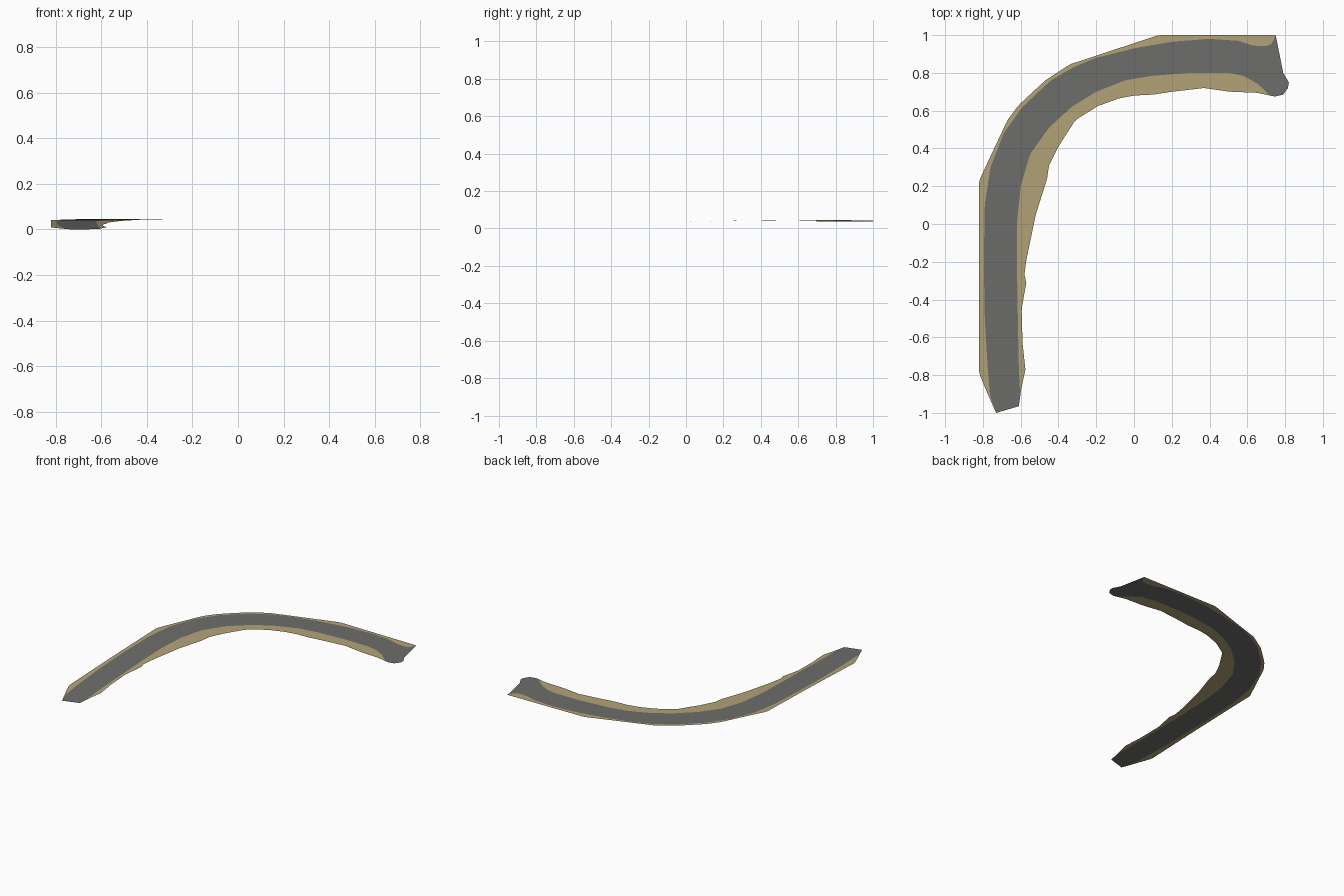
import bpy, bmesh
from mathutils import Vector

if "Cube" in bpy.data.objects:
    bpy.data.objects.remove(bpy.data.objects["Cube"])

N = 120  # stations along the bend


def material(name, rgb):
    m = bpy.data.materials.new(name)
    m.diffuse_color = (*rgb, 1)
    m.use_nodes = True
    m.node_tree.nodes["Principled BSDF"].inputs["Base Color"].default_value = m.diffuse_color
    return m


asphalt = material("asphalt grey", (0.155, 0.155, 0.15))
sand = material("dry sand", (0.45, 0.37, 0.185))


def height(x, y):
    # climbs from the front end, then dips gently toward the right end
    rise = max(0.0, (0.6 - y) / 1.6) ** 1.5
    return 0.046 * (1 - rise) - 0.009 * max(0.0, (x + 0.5) / 1.3)


def resample(points):
    pts = [Vector(p) for p in points]
    dist = [0.0]
    for a, b in zip(pts, pts[1:]):
        dist.append(dist[-1] + (b - a).length)
    out, k = [], 0
    for i in range(N + 1):
        d = dist[-1] * i / N
        while k < len(pts) - 2 and dist[k + 1] < d:
            k += 1
        out.append(pts[k].lerp(pts[k + 1], (d - dist[k]) / (dist[k + 1] - dist[k])))
    return out


def strip(name, left, right, columns, mat, cap=()):
    bm = bmesh.new()
    add = lambda p: bm.verts.new((p[0], p[1], height(p[0], p[1])))
    rows = [[add(a.lerp(b, c / columns)) for c in range(columns + 1)]
            for a, b in zip(left, right)]
    for r, s in zip(rows, rows[1:]):
        for c in range(columns):
            bm.faces.new((r[c], r[c + 1], s[c + 1], s[c]))
    if cap:  # flared end piece beyond the last row
        bm.faces.new(rows[-1] + [add(p) for p in cap])
    bmesh.ops.remove_doubles(bm, verts=bm.verts, dist=0.0001)
    me = bpy.data.meshes.new(name)
    bm.to_mesh(me)
    bm.free()
    me.materials.append(mat)
    me.shade_smooth()
    ob = bpy.data.objects.new(name, me)
    bpy.context.collection.objects.link(ob)


# Edge lines, from the front end round the bend to the right end
outer_bank = resample([
    (-0.73, -1), (-0.77, -0.91), (-0.82, -0.79), (-0.82, 0.23), (-0.67, 0.55),
    (-0.61, 0.63), (-0.47, 0.76), (-0.34, 0.845), (0.13, 1), (0.75, 1)])
road_outer = resample([
    (-0.73, -1), (-0.762, -0.91), (-0.775, -0.75), (-0.79, -0.5), (-0.795, -0.2),
    (-0.79, 0.1), (-0.76, 0.3), (-0.69, 0.48), (-0.59, 0.62), (-0.44, 0.76),
    (-0.32, 0.83), (-0.2, 0.88), (0, 0.93), (0.2, 0.965), (0.4, 0.98),
    (0.55, 0.97), (0.63, 0.945), (0.7, 0.94), (0.73, 0.955), (0.75, 1)])
road_inner = resample([
    (-0.61, -0.965), (-0.603, -0.9), (-0.61, -0.75), (-0.615, -0.5), (-0.62, -0.2),
    (-0.62, 0), (-0.6, 0.2), (-0.55, 0.37), (-0.45, 0.51), (-0.33, 0.62),
    (-0.2, 0.7), (-0.05, 0.76), (0.1, 0.785), (0.3, 0.8), (0.5, 0.8),
    (0.58, 0.785), (0.65, 0.745), (0.69, 0.71), (0.72, 0.68)])
inner_bank = resample([
    (-0.61, -0.965), (-0.598, -0.88), (-0.575, -0.77), (-0.59, -0.63), (-0.595, -0.45),
    (-0.57, -0.31), (-0.58, -0.27), (-0.57, -0.19), (-0.52, 0.05), (-0.46, 0.24),
    (-0.45, 0.31), (-0.4, 0.41), (-0.31, 0.55), (-0.19, 0.625), (-0.08, 0.665),
    (0, 0.68), (0.1, 0.685), (0.2, 0.7), (0.37, 0.72), (0.51, 0.7),
    (0.65, 0.695), (0.72, 0.68)])

# Sandy verges either side of the road
strip("outer_verge", outer_bank, road_outer, 2, sand)
strip("inner_verge", road_inner, inner_bank, 2, sand)

# Road surface with its flared right end
strip("road", road_outer, road_inner, 6, asphalt,
      cap=[(0.745, 0.675), (0.79, 0.685), (0.815, 0.72), (0.82, 0.75), (0.79, 0.8)])
